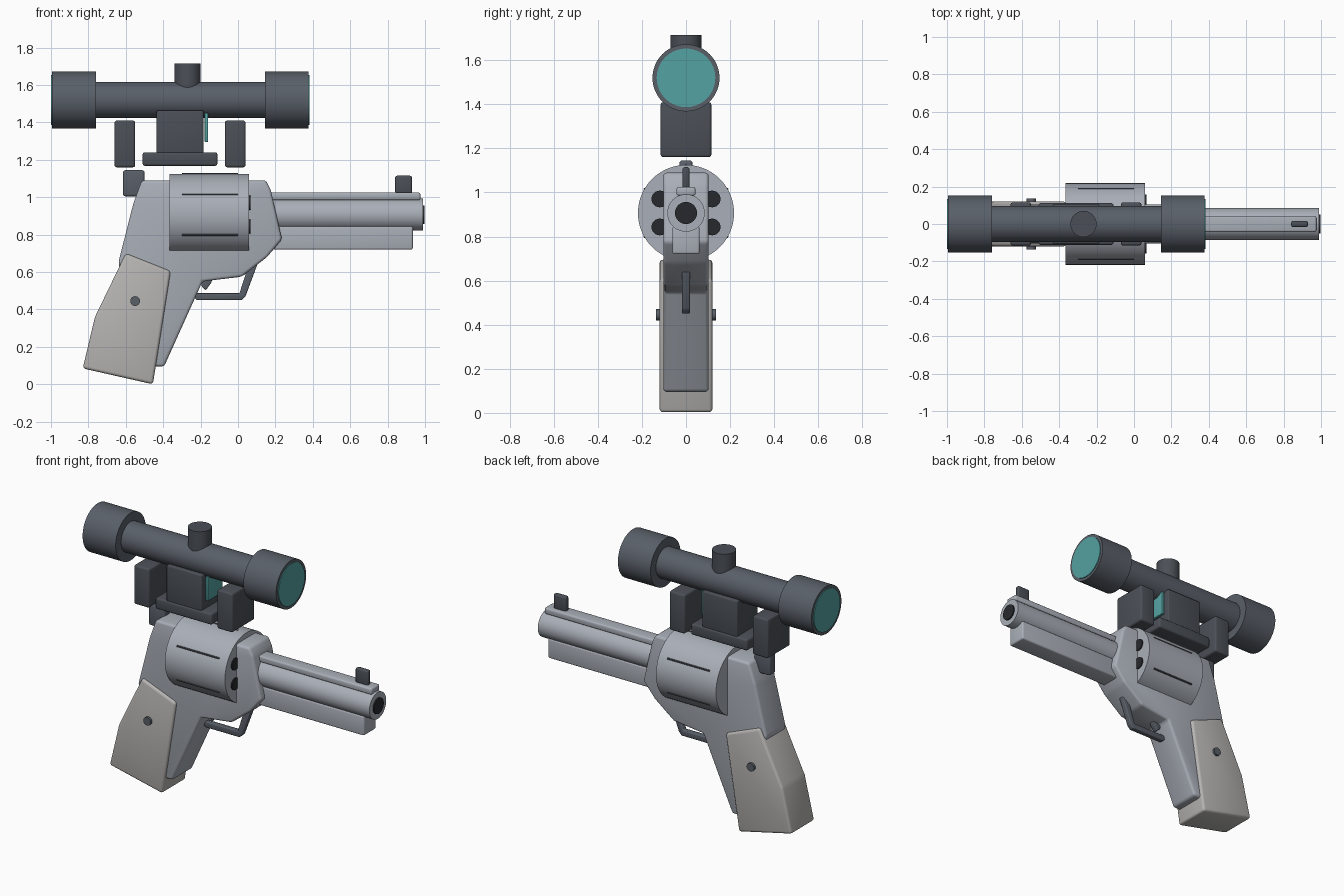
import bpy, bmesh, math
from mathutils import Vector, Matrix

if "Cube" in bpy.data.objects:
    bpy.data.objects.remove(bpy.data.objects["Cube"])


def material(name, r, g, b):
    m = bpy.data.materials.new(name)
    m.diffuse_color = (r, g, b, 1)
    m.use_nodes = True
    m.node_tree.nodes["Principled BSDF"].inputs["Base Color"].default_value = m.diffuse_color
    return m


STEEL = material("steel", 0.40, 0.43, 0.48)
GRIP = material("grip_grey", 0.47, 0.46, 0.45)
DARK = material("dark_metal", 0.07, 0.08, 0.095)
SCOPE = material("scope_metal", 0.10, 0.115, 0.14)
BLACK = material("black", 0.02, 0.022, 0.026)
LENS = material("lens_teal", 0.09, 0.36, 0.36)


def finish(name, bm, mat, bevel=0):
    if bevel:
        bmesh.ops.bevel(bm, geom=bm.edges[:], offset=bevel, segments=3,
                        profile=0.5, affect='EDGES')
    bmesh.ops.recalc_face_normals(bm, faces=bm.faces[:])
    me = bpy.data.meshes.new(name)
    bm.to_mesh(me)
    bm.free()
    me.materials.append(mat)
    for p in me.polygons:
        p.use_smooth = True
    me.set_sharp_from_angle(angle=math.radians(35))
    ob = bpy.data.objects.new(name, me)
    bpy.context.collection.objects.link(ob)
    return ob


def box(name, x0, x1, z0, z1, half_y, mat, bevel=0.012):
    bm = bmesh.new()
    bmesh.ops.create_cube(bm, size=1)
    bmesh.ops.scale(bm, vec=(x1 - x0, 2 * half_y, z1 - z0), verts=bm.verts)
    bmesh.ops.translate(bm, vec=((x0 + x1) / 2, 0, (z0 + z1) / 2), verts=bm.verts)
    return finish(name, bm, mat, bevel)


def prism(name, points, half_y, mat, bevel):
    """Side profile in x/z, extruded symmetrically across y."""
    bm = bmesh.new()
    face = bm.faces.new([bm.verts.new((x, -half_y, z)) for x, z in points])
    ext = bmesh.ops.extrude_face_region(bm, geom=[face], use_keep_orig=True)
    bmesh.ops.translate(bm, vec=(0, 2 * half_y, 0),
                        verts=[g for g in ext['geom'] if isinstance(g, bmesh.types.BMVert)])
    return finish(name, bm, mat, bevel)


def rod(name, start, end, radius, mat, sides=48):
    a, b = Vector(start), Vector(end)
    rot = (b - a).to_track_quat('Z', 'Y').to_matrix().to_4x4()
    bm = bmesh.new()
    bmesh.ops.create_cone(bm, cap_ends=True, segments=sides, radius1=radius, radius2=radius,
                          depth=(b - a).length, matrix=Matrix.Translation((a + b) / 2) @ rot)
    return finish(name, bm, mat)


# Frame and grip
prism("frame", [(-0.515, 1.09), (0.15, 1.09), (0.175, 1.04), (0.235, 0.775), (0.155, 0.68),
                (0.02, 0.575), (-0.19, 0.55), (-0.395, 0.095), (-0.50, 0.095),
                (-0.64, 0.65), (-0.56, 0.965)], 0.103, STEEL, 0.016)
prism("grip", [(-0.60, 0.70), (-0.36, 0.605), (-0.455, 0.0), (-0.83, 0.085),
               (-0.765, 0.36)], 0.12, GRIP, 0.016)
rod("grip_screw", (-0.55, -0.135, 0.445), (-0.55, 0.135, 0.445), 0.026, SCOPE, 24)

# Cylinder with chambers and flute lines
AXIS = 0.907
rod("cylinder", (-0.365, 0, AXIS), (0.06, 0, AXIS), 0.218, STEEL, 64)
for i in range(6):
    a = math.radians(30 + 60 * i)
    y, z = math.cos(a), math.sin(a)
    rod(f"chamber_{i}", (0.0, 0.137 * y, AXIS + 0.127 * z),
        (0.067, 0.137 * y, AXIS + 0.127 * z), 0.038, BLACK, 24)
    rod(f"flute_{i}", (-0.30, 0.2155 * y, AXIS + 0.2155 * z),
        (0.0, 0.2155 * y, AXIS + 0.2155 * z), 0.006, DARK, 8)

# Barrel assembly
rod("barrel", (0.12, 0, AXIS), (0.99, 0, AXIS), 0.085, STEEL)
rod("bore", (0.90, 0, AXIS), (0.998, 0, AXIS), 0.05, BLACK, 32)
box("barrel_rib", 0.12, 0.975, 0.985, 1.025, 0.043, STEEL, 0.01)
box("barrel_underlug", 0.12, 0.935, 0.72, 0.845, 0.062, STEEL, 0.01)
box("front_sight", 0.84, 0.93, 1.02, 1.115, 0.016, DARK, 0.01)
box("hammer", -0.615, -0.50, 1.005, 1.145, 0.03, SCOPE)

# Trigger and guard
prism("trigger_guard", [(-0.26, 0.487), (0.008, 0.487), (0.062, 0.655), (0.105, 0.645),
                        (0.04, 0.47), (0.02, 0.45), (-0.22, 0.45)], 0.018, SCOPE, 0.006)
prism("trigger", [(-0.21, 0.58), (-0.13, 0.58), (-0.145, 0.54), (-0.172, 0.503),
                  (-0.192, 0.52)], 0.018, SCOPE, 0.005)

# Scope tube, bells and lenses
SZ = 1.52
rod("scope_tube", (-0.80, 0, SZ), (0.20, 0, SZ), 0.097, SCOPE)
for side, x0, x1, d in (("rear", -0.76, -0.994, -1), ("front", 0.145, 0.376, 1)):
    rod(f"scope_bell_{side}", (x0, 0, SZ), (x1, 0, SZ), 0.152, SCOPE, 64)
    rod(f"scope_lens_{side}", (x1 - 0.02 * d, 0, SZ), (x1 + 0.005 * d, 0, SZ), 0.133, LENS, 64)
rod("scope_turret", (-0.27, 0, SZ), (-0.27, 0, 1.715), 0.07, DARK)

# Scope mount
box("mount_block", -0.435, -0.185, 1.23, 1.465, 0.105, DARK, 0.008)
box("mount_base", -0.51, -0.11, 1.168, 1.24, 0.112, DARK)
box("mount_leg_rear", -0.66, -0.55, 1.16, 1.41, 0.115, DARK)
box("mount_leg_front", -0.07, 0.04, 1.16, 1.41, 0.115, DARK)
box("mount_glass", -0.178, -0.16, 1.295, 1.45, 0.075, LENS, 0.004)
